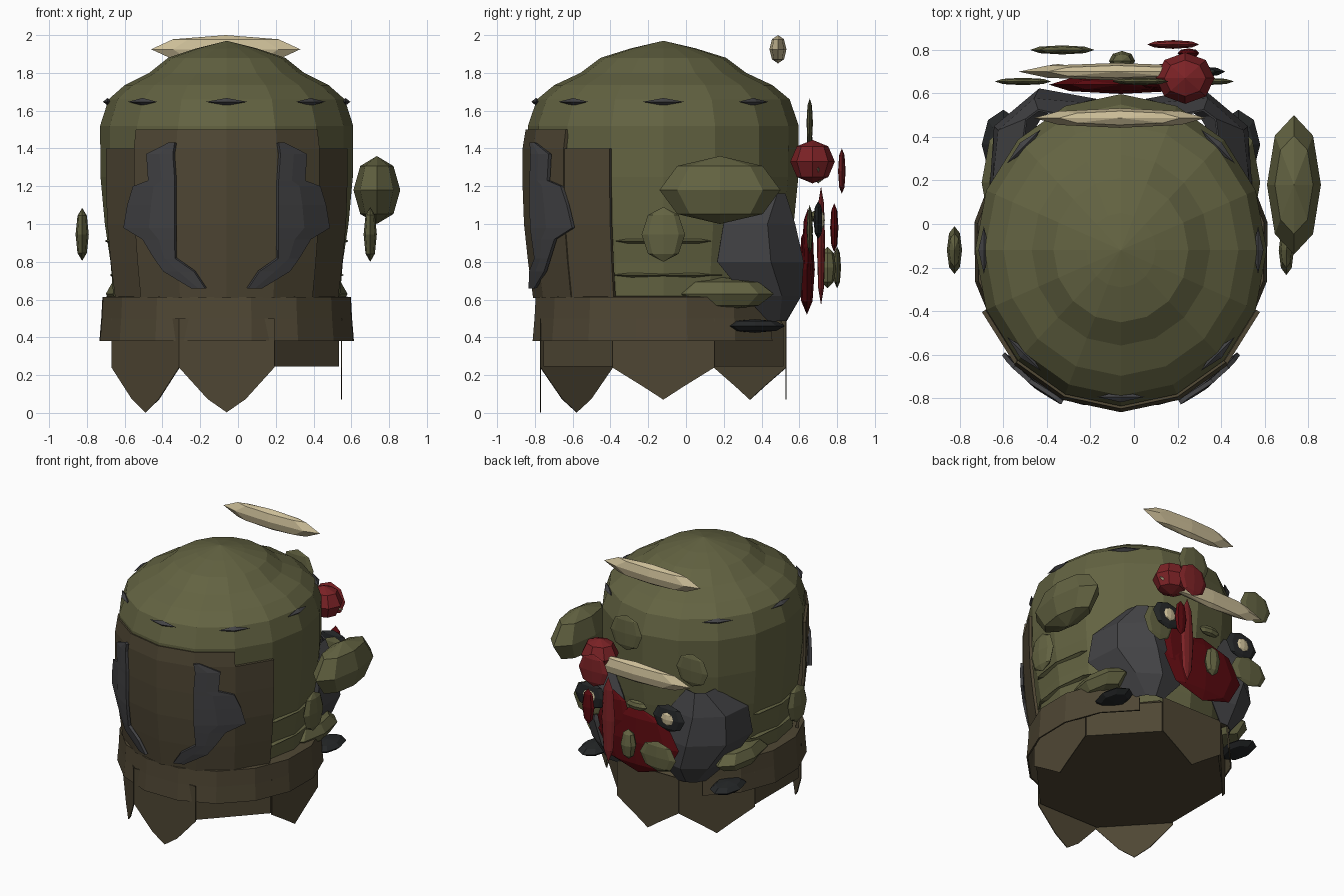
import bpy, bmesh, math
from mathutils import Vector

if "Cube" in bpy.data.objects:
    bpy.data.objects.remove(bpy.data.objects["Cube"])

CX, CY = -0.06, -0.12          # body axis
RATIO = 1.07                   # body is slightly deeper than wide


def material(name, rgb):
    m = bpy.data.materials.new(name)
    m.diffuse_color = (*rgb, 1)
    m.use_nodes = True
    m.node_tree.nodes["Principled BSDF"].inputs["Base Color"].default_value = m.diffuse_color
    return m


OLIVE = material("olive", (.125, .125, .054))
BROWN = material("brown", (.078, .062, .034))
GREY = material("slate grey", (.056, .056, .060))
BLACK = material("near black", (.018, .020, .021))
RED = material("red", (.20, .016, .019))
DEEP = material("deep red", (.105, .003, .005))
CREAM = material("cream", (.60, .51, .31))


def finish(bm, name, mat):
    bmesh.ops.recalc_face_normals(bm, faces=bm.faces[:])
    me = bpy.data.meshes.new(name)
    bm.to_mesh(me)
    bm.free()
    me.materials.append(mat)
    ob = bpy.data.objects.new(name, me)
    bpy.context.collection.objects.link(ob)
    return ob


def thicken(ob, t):
    mod = ob.modifiers.new("thickness", 'SOLIDIFY')
    mod.thickness = t
    mod.offset = 0


def blob(name, loc, half, mat, turn=0, u=8, v=4):
    """Faceted ellipsoid with an octagonal outline."""
    bm = bmesh.new()
    bmesh.ops.create_uvsphere(bm, u_segments=u, v_segments=v, radius=1)
    c, s = math.cos(turn), math.sin(turn)
    for vert in bm.verts:
        x, y, z = (vert.co[i] * half[i] for i in range(3))
        vert.co = Vector((x * c - y * s, x * s + y * c, z)) + Vector(loc)
    return finish(bm, name, mat)


def pair(name, off, y, z, half, mat):
    for side, tag in ((1, "right"), (-1, "left")):
        blob(f"{tag}_{name}", (CX + side * off, y, z), half, mat)


def grid_faces(bm, grid):
    for p, q in zip(grid, grid[1:]):
        for i in range(len(p) - 1):
            bm.faces.new((p[i], p[i + 1], q[i + 1], q[i]))


def lathe(name, profile, mat, n=16, a0=0.0, a1=360.0, phase=0.0, ratio=RATIO):
    """Surface around the body axis; profile is a list of (radius, z)."""
    full = a1 - a0 >= 360
    bm = bmesh.new()
    rings = []
    for r, z in profile:
        ring = []
        for i in range(n if full else n + 1):
            a = math.radians(a0 + phase + (a1 - a0) * i / n)
            ring.append(bm.verts.new((CX + r * math.cos(a),
                                      CY + r * ratio * math.sin(a), z)))
        rings.append(ring)
    grid_faces(bm, [ring + ring[:1] for ring in rings] if full else rings)
    if full:
        bm.faces.new(rings[0])
    bmesh.ops.remove_doubles(bm, verts=bm.verts[:], dist=1e-4)
    return finish(bm, name, mat)


# --- barrel body and dome ---
lathe("body", [(.58, .42), (.60, .62), (.615, .8), (.645, 1.0), (.668, 1.25),
               (.67, 1.52), (.625, 1.66), (.54, 1.735), (.41, 1.80), (.31, 1.88),
               (.16, 1.93), (.0001, 1.97)], OLIVE)

# --- brown front panel, wide part and higher centre part ---
wide = lathe("front_panel", [(.63, .61), (.655, .8), (.675, 1.0), (.682, 1.2), (.682, 1.4)],
             BROWN, 6, 202.5, 337.5)
high = lathe("front_panel_top", [(.635, .61), (.66, .8), (.68, 1.0), (.687, 1.2), (.687, 1.4),
                                 (.672, 1.5)], BROWN, 4, 225, 315)
thicken(wide, .02)
thicken(high, .02)

# --- open belt and the block under it ---
belt = lathe("belt", [(.68, .38), (.67, .5), (.665, .61), (.59, .615)], BROWN, 13, 125, 415,
             ratio=1.03)
thicken(belt, .01)
R8 = .603 / math.cos(math.pi / 8)
lathe("under_block", [(R8 - .01, .245), (R8 - .01, .47), (.58, .52)], BROWN, 8, phase=22.5)

# --- pointed skirt flaps, three of them are torn off ---
for k in (0, 2, 3, 5, 6):
    a = math.radians(45 * k)
    w, r = .252, .607
    tip = .003 if k in (5, 6) else .07
    bm = bmesh.new()
    vs = []
    for t, z in ((-w, .5), (w, .5), (w, .24), (w * .4, tip + .07),
                 (0, tip), (-w * .4, tip + .07), (-w, .24)):
        x = r * math.cos(a) - t * math.sin(a)
        y = r * math.sin(a) + t * math.cos(a)
        vs.append(bm.verts.new((CX + x, CY + y * RATIO, z)))
    bm.faces.new(vs)
    thicken(finish(bm, f"skirt_flap_{k}", BROWN), .006)

# --- grey jagged plates on the front panel: rows of (z, inner, outer) ---
rows = [(1.43, .27, .30), (1.37, .28, .42), (1.23, .27, .41), (1.2, .27, .49), (1.1, .27, .52),
        (.98, .27, .54), (.92, .27, .44), (.82, .27, .38), (.75, .17, .33), (.66, .11, .18)]
# --- grey bulging patches at the back corners: rows of (z, angles, bulge) ---
patch = [(1.16, 47, 63, .71), (1.0, 27, 74, .76), (.8, 24, 80, .785),
         (.62, 38, 78, .75), (.49, 52, 68, .68)]
for side, tag in ((1, "right"), (-1, "left")):
    bm = bmesh.new()
    grid = []
    for z, xi, xo in rows:
        r = .708 - max(0, 1.0 - z) * .12
        line = []
        for f in (0, .5, 1):
            x = xi + (xo - xi) * f
            y = -RATIO * math.sqrt(r * r - x * x) + .01 * f
            line.append(bm.verts.new((CX + side * x, CY + y, z)))
        grid.append(line)
    grid_faces(bm, grid)
    thicken(finish(bm, f"{tag}_front_plate", GREY), .02)

    bm = bmesh.new()
    grid = []
    for z, ain, aout, bulge in patch:
        line = []
        for f in (0, .33, .67, 1):
            a = math.radians(ain + (aout - ain) * f)
            r = bulge if 0 < f < 1 else .655
            line.append(bm.verts.new((CX + side * r * math.cos(a),
                                      CY + r * RATIO * math.sin(a), z)))
        grid.append(line)
    grid_faces(bm, grid)
    thicken(finish(bm, f"{tag}_back_patch", GREY), .01)

# --- dark slits around the dome ---
for k in range(8):
    if k == 2:
        continue
    a = math.radians(45 * k)
    blob(f"dome_slit_{k}", (CX + .63 * math.cos(a), CY + .63 * RATIO * math.sin(a), 1.647),
         (.025, .11, .02), GREY, a, 4, 2)

# --- side lobes and folds ---
blob("large_side_lobe", (.735, .18, 1.18), (.124, .32, .18), OLIVE)
blob("right_small_lobe", (.70, -.12, .945), (.035, .115, .145), OLIVE)
blob("left_small_lobe", (-.825, -.12, .945), (.035, .11, .14), OLIVE)
pair("waist_fold", .53, -.12, .91, (.115, .32, .03), OLIVE)
pair("lower_fold", .53, -.12, .73, (.09, .32, .02), OLIVE)

# --- feet with dark claws ---
pair("foot", .52, .19, .63, (.12, .275, .088), OLIVE)
pair("claw", .54, .365, .46, (.10, .16, .036), BLACK)

# --- face on the back: mouth, eyes, nose, cheek ---
blob("mouth", (-.06, .64, .76), (.33, .042, .24), DEEP)
blob("mouth_corner", (.14, .645, .88), (.14, .03, .2), DEEP)
for x, tag in ((-.35, "left"), (.29, "right")):
    blob(f"{tag}_eye", (x, .70, 1.02), (.13, .025, .1), BLACK)
    blob(f"{tag}_pupil", (x, .72, 1.02), (.05, .015, .048), CREAM)
blob("nose", (-.055, .75, .77), (.06, .045, .11), OLIVE)
blob("nose_bridge", (-.08, .69, 1.04), (.085, .03, .035), OLIVE)
blob("cheek", (-.33, .80, .77), (.148, .021, .11), OLIVE)
for i, (x, z, h) in enumerate(((.03, 1.535, .13), (-.51, 1.40, .12), (.33, .97, .13))):
    blob(f"wart_{i}", (x, .655, z), (.13, .017, h), OLIVE)

# --- red ball, tassels and pale horns ---
blob("red_ball", (.235, .67, 1.33), (.135, .118, .115), RED)
blob("red_disc", (.18, .825, 1.28), (.12, .02, .12), RED)
blob("short_tassel", (.25, .785, .98), (.05, .022, .13), DEEP)
blob("long_tassel", (.135, .715, .885), (.055, .022, .315), RED)
blob("upper_horn", (-.065, .487, 1.925), (.395, .045, .075), CREAM)
blob("lower_horn", (-.08, .70, 1.29), (.45, .04, .075), CREAM)
